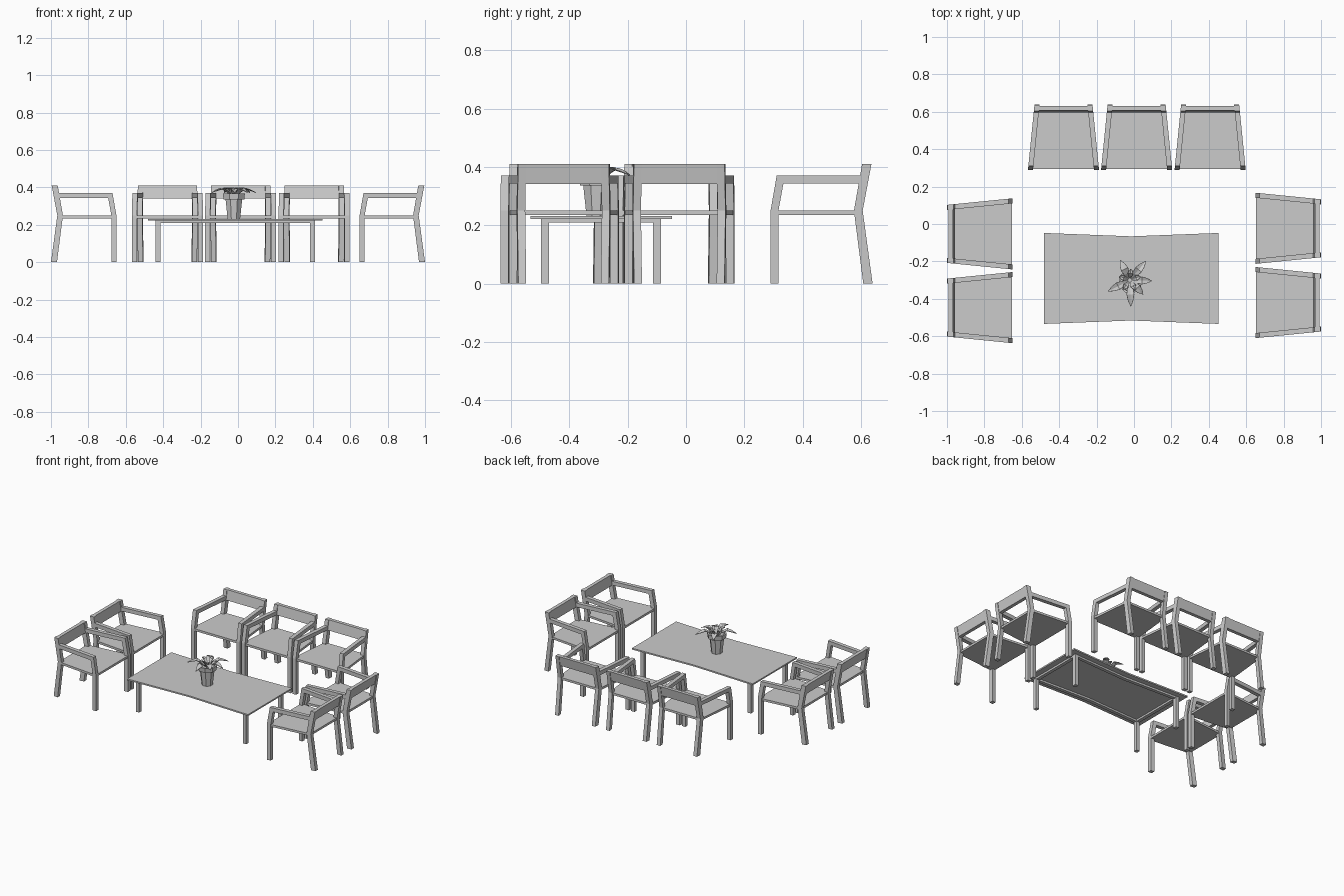
import bpy, bmesh, math
from mathutils import Matrix, Vector

if "Cube" in bpy.data.objects:
    bpy.data.objects.remove(bpy.data.objects["Cube"])


def make(name, bm, mat=None):
    if mat is not None:
        bm.transform(mat)
    bmesh.ops.recalc_face_normals(bm, faces=bm.faces)
    me = bpy.data.meshes.new(name)
    bm.to_mesh(me)
    bm.free()
    ob = bpy.data.objects.new(name, me)
    bpy.context.collection.objects.link(ob)
    return ob


def loft(bm, a, b):
    """Closed prism between two matching loops of points."""
    va, vb = [bm.verts.new(p) for p in a], [bm.verts.new(p) for p in b]
    bm.faces.new(va)
    bm.faces.new(vb[::-1])
    n = len(va)
    for i in range(n):
        bm.faces.new((va[i], vb[i], vb[(i + 1) % n], va[(i + 1) % n]))


# Chair, local frame: front edge at y = 0, rear at y = 0.35, tapering to the back
T = 0.027
FRONT_LEG = [(0, 0), (0.027, 0), (0.027, 0.25), (0.044, 0.343), (0.021, 0.37), (0, 0.25)]
REAR_LEG = [(0.318, 0), (0.35, 0), (0.316, 0.25), (0.346, 0.41), (0.314, 0.41), (0.286, 0.25)]
ARM = [(0.021, 0.37), (0.044, 0.343), (0.303, 0.343), (0.307, 0.37)]
SEAT = [(0.003, 0.235), (0.31, 0.235), (0.31, 0.25), (0.003, 0.25)]
BACK = [(0.306, 0.342), (0.330, 0.342), (0.342, 0.41), (0.318, 0.41)]


def half(y):
    return 0.19 - 0.1 * y


def chair(name, mat):
    for part, prof in (("front_leg", FRONT_LEG), ("rear_leg", REAR_LEG), ("arm", ARM)):
        bm = bmesh.new()
        for s in (-1, 1):
            loft(bm, [(s * half(y), y, z) for y, z in prof],
                 [(s * (half(y) - T), y, z) for y, z in prof])
        make(f"{name}_{part}s", bm, mat)
    for part, prof in (("seat", SEAT), ("backrest", BACK)):
        bm = bmesh.new()
        loft(bm, [(-half(y) + 0.003, y, z) for y, z in prof],
             [(half(y) - 0.003, y, z) for y, z in prof])
        make(f"{name}_{part}", bm, mat)


places = [(-0.377, 0.29, 0), (0.014, 0.29, 0), (0.407, 0.29, 0),
          (0.65, -0.023, -90), (0.65, -0.42, -90),
          (-0.65, -0.053, 90), (-0.65, -0.447, 90)]
for i, (x, y, a) in enumerate(places):
    chair(f"chair_{i + 1}", Matrix.Translation((x, y, 0)) @ Matrix.Rotation(math.radians(a), 4, 'Z'))

# Table: waisted top, matching rails and four legs
CX, CY = -0.015, -0.291
at_table = Matrix.Translation((CX, CY, 0))


def waisted(hx, hy, waist, z):
    return [(-hx, -hy, z), (0, -waist, z), (hx, -hy, z),
            (hx, hy, z), (0, waist, z), (-hx, hy, z)]


bm = bmesh.new()
loft(bm, waisted(0.466, 0.243, 0.225, 0.222), waisted(0.466, 0.243, 0.225, 0.232))
make("table_top", bm, at_table)

bm = bmesh.new()
rings = [[bm.verts.new(p) for p in waisted(*d)] for d in
         ((0.425, 0.205, 0.187, 0.223), (0.425, 0.205, 0.187, 0.209),
          (0.401, 0.181, 0.163, 0.209), (0.401, 0.181, 0.163, 0.223))]
for r in range(4):
    a, b = rings[r], rings[(r + 1) % 4]
    for i in range(6):
        j = (i + 1) % 6
        bm.faces.new((a[i], a[j], b[j], b[i]))
make("table_rails", bm, at_table)

bm = bmesh.new()
for sx in (-1, 1):
    for sy in (-1, 1):
        m = Matrix.Translation((sx * 0.413, sy * 0.192, 0.111)) @ Matrix.Diagonal((0.025, 0.027, 0.222, 1))
        bmesh.ops.create_cube(bm, size=1, matrix=m)
make("table_legs", bm, at_table)

# Pot: eight-sided with a stepped rim and soil inside
PX, PY, N = -0.022, -0.308, 8
at_pot = Matrix.Translation((PX, PY, 0))
POT = [(0.036, 0.232), (0.048, 0.336), (0.06, 0.336), (0.064, 0.368), (0.052, 0.368), (0.05, 0.352)]
bm = bmesh.new()
rings = [[bm.verts.new((r * math.cos(math.tau * (i + .5) / N), r * math.sin(math.tau * (i + .5) / N), z))
          for i in range(N)] for r, z in POT]
for a, b in zip(rings, rings[1:]):
    for i in range(N):
        bm.faces.new((a[i], a[(i + 1) % N], b[(i + 1) % N], b[i]))
bm.faces.new(rings[0])
bm.faces.new(rings[-1])
make("plant_pot", bm, at_pot)


# Leaves: arched, folded along the midrib, pointed tips
def leaf(name, angle, length, rise, droop, width):
    bm = bmesh.new()
    rows = []
    for t, w in ((0, .3), (.25, .75), (.5, 1), (.75, .7), (1, .03)):
        x = 0.01 + (length - 0.01) * t
        z = 0.35 + rise * math.sin(min(t / 0.55, 1) * math.pi / 2) - droop * max(0, t - 0.55) / 0.45
        rows.append([bm.verts.new(p) for p in
                     ((x, -w * width, z + 0.006 * w), (x, 0, z), (x, w * width, z + 0.006 * w))])
    for a, b in zip(rows, rows[1:]):
        for i in range(2):
            bm.faces.new((a[i], b[i], b[i + 1], a[i + 1]))
    ob = make(name, bm, Matrix.Translation((PX, PY + 0.008, 0)) @ Matrix.Rotation(math.radians(angle), 4, 'Z'))
    mod = ob.modifiers.new("thickness", 'SOLIDIFY')
    mod.thickness = 0.003


for i, (ang, ln) in enumerate([(116, .12), (50, .135), (-2, .118), (-88, .142), (207, .132), (-47, .105)]):
    leaf(f"outer_leaf_{i + 1}", ang, ln, 0.042, 0.018, 0.02)
for i, ang in enumerate((20, 85, 160, 235, 300)):
    leaf(f"inner_leaf_{i + 1}", ang, 0.06, 0.045, -0.003, 0.014)
